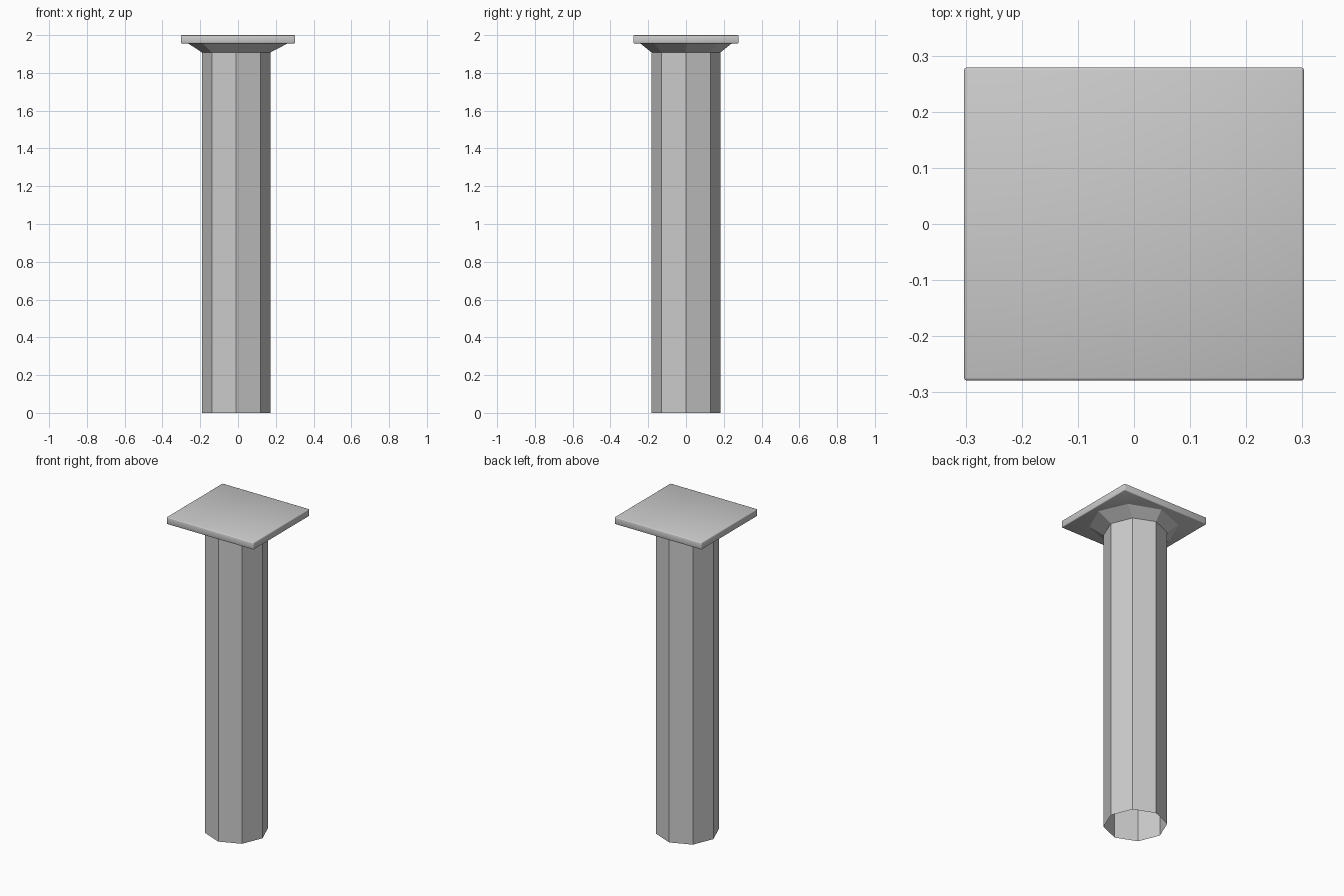
import bpy, bmesh
from math import cos, sin, pi

if "Cube" in bpy.data.objects:
    bpy.data.objects.remove(bpy.data.objects["Cube"])


def tube(name, rings, sides=8):
    """Open-ended faceted tube through rings of (centre x, radius x, radius y, z)."""
    bm = bmesh.new()
    loops = []
    for cx, rx, ry, z in rings:
        loops.append([bm.verts.new((cx + rx * cos(2 * pi * i / sides),
                                    ry * sin(2 * pi * i / sides), z))
                      for i in range(sides)])
    for a, b in zip(loops, loops[1:]):
        for i in range(sides):
            j = (i + 1) % sides
            bm.faces.new((a[i], a[j], b[j], b[i]))
    mesh = bpy.data.meshes.new(name)
    bm.to_mesh(mesh)
    bm.free()
    obj = bpy.data.objects.new(name, mesh)
    bpy.context.collection.objects.link(obj)
    return obj


# Eight-sided shaft, open at the bottom and slightly off centre
tube("column_shaft", [(-0.01, 0.181, 0.182, 0.0), (-0.01, 0.181, 0.182, 1.908)])

# Flared collar under the slab
tube("capital_collar", [(-0.01, 0.181, 0.182, 1.908), (0.0, 0.265, 0.243, 1.957)])

# Rectangular top slab with softened edges
bpy.ops.mesh.primitive_cube_add(size=1, location=(0, 0, 1.978))
slab = bpy.context.object
slab.name = "top_slab"
slab.scale = (0.606, 0.558, 0.044)
bpy.ops.object.transform_apply(location=False, rotation=False, scale=True)
bevel = slab.modifiers.new("soft_edges", 'BEVEL')
bevel.width = 0.005
bevel.segments = 2
bpy.ops.object.shade_smooth()
